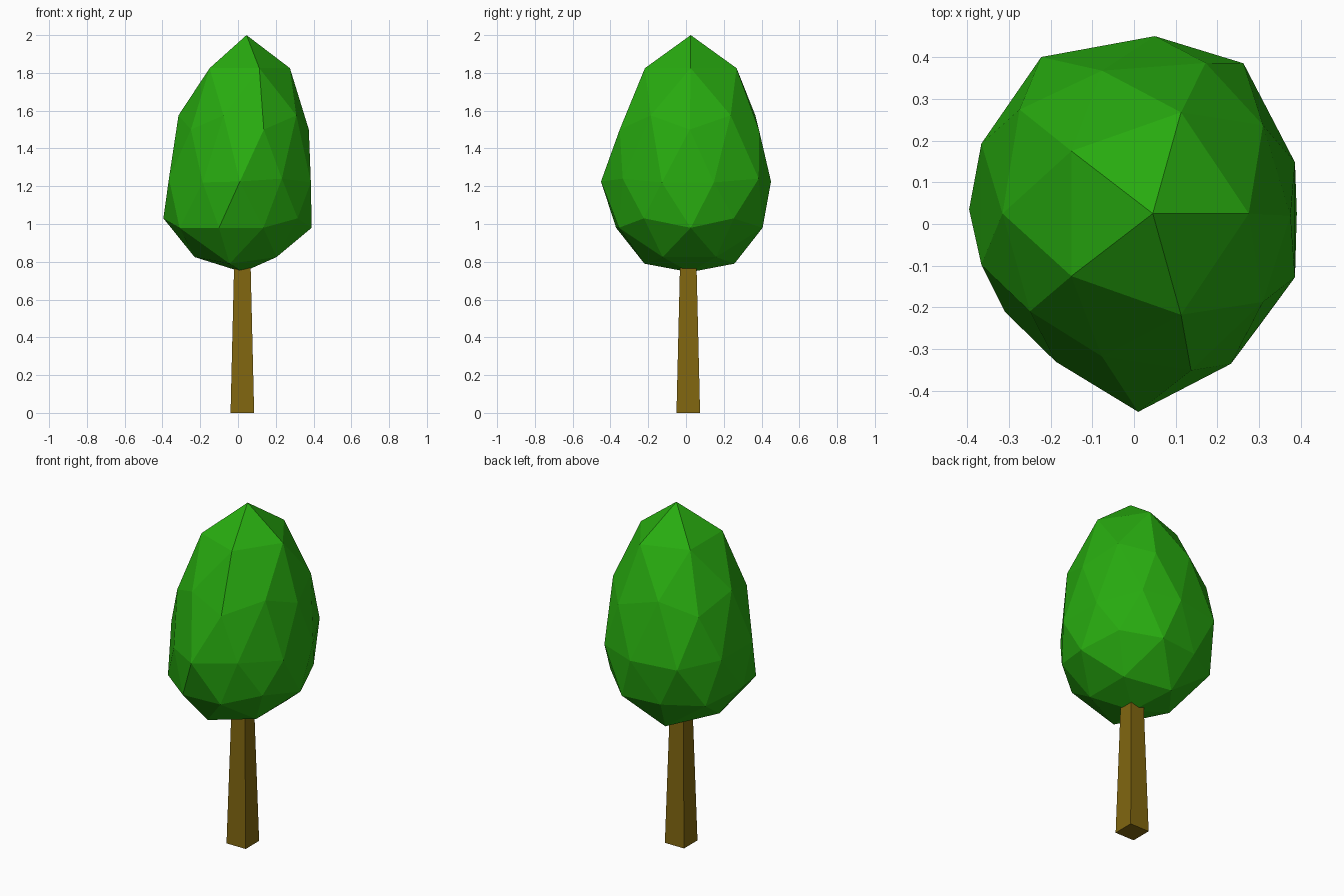
import bpy, bmesh, math


def material(name, rgb):
    m = bpy.data.materials.new(name)
    m.diffuse_color = (*rgb, 1.0)
    return m


def finish(bm, name, mat):
    me = bpy.data.meshes.new(name)
    bm.normal_update()
    bm.to_mesh(me)
    bm.free()
    me.materials.append(mat)
    ob = bpy.data.objects.new(name, me)
    bpy.context.collection.objects.link(ob)
    return ob


leaf_green = material("leaf green", (0.021, 0.41, 0.005))
bark_brown = material("bark brown", (0.22, 0.135, 0.005))

# Crown: a low-poly sphere whose rings are reshaped into an uneven egg
# sphere height: (centre x, centre y, radius x, radius y, z)
rings = {
    1.0: (0.045, 0.025, 0, 0, 2.0),
    0.851: (0.04, 0.025, 0.235, 0.255, 1.825),
    0.526: (0.03, 0.025, 0.345, 0.36, 1.575),
    0.447: (0.03, 0.02, 0.345, 0.39, 1.50),
    0.0: (0.01, 0.01, 0.395, 0.445, 1.22),
    -0.447: (0.0, 0.015, 0.39, 0.405, 1.03),
    -0.526: (0.02, 0.025, 0.37, 0.40, 0.98),
    -0.851: (0.01, 0.018, 0.24, 0.24, 0.825),
    -1.0: (0.025, 0.02, 0, 0, 0.745),
}
# small irregularities: (ring, angle): offset
nudges = {
    (0.0, 54): (0.02, 0.015, 0.02), (0.0, 90): (0.04, -0.005, 0.005),
    (0.0, 126): (0, 0.03, 0), (0.0, 162): (0, 0.045, 0.02),
    (0.0, 198): (0, 0.03, 0.02), (0.0, 234): (0.035, 0.02, 0),
    (0.0, 270): (0, -0.015, 0.005), (0.0, 306): (-0.01, 0.015, 0.02),
    (0.447, 72): (0.035, -0.005, 0), (0.447, 144): (-0.025, 0.025, 0),
    (-0.447, 108): (0.02, -0.02, -0.05), (-0.447, 252): (0.02, 0, -0.05),
    (-0.447, 180): (-0.005, 0.02, 0),
    (-0.526, 144): (-0.03, 0, 0), (-0.526, 216): (-0.03, 0, 0),
    (-0.851, 108): (0.02, 0.01, -0.035), (-0.851, 252): (0.02, -0.01, -0.035),
}
bm = bmesh.new()
bmesh.ops.create_icosphere(bm, subdivisions=2, radius=1.0)
for v in bm.verts:
    v.co.normalize()
    ring = min(rings, key=lambda h: abs(h - v.co.z))
    cx, cy, rx, ry, z = rings[ring]
    a = math.atan2(v.co.y, v.co.x)
    dx, dy, dz = nudges.get((ring, round(math.degrees(a)) % 360), (0, 0, 0))
    v.co = (cx + rx * math.cos(a) + dx, cy + ry * math.sin(a) + dy, z + dz)
finish(bm, "crown", leaf_green)

# Trunk: tapered square post reaching just into the crown
bm = bmesh.new()
bmesh.ops.create_cube(bm, size=1.0)
for v in bm.verts:
    top = v.co.z > 0
    w = 0.087 if top else 0.125
    v.co = (0.023 + v.co.x * w, 0.012 + v.co.y * w, 0.79 if top else 0.0)
finish(bm, "trunk", bark_brown)
